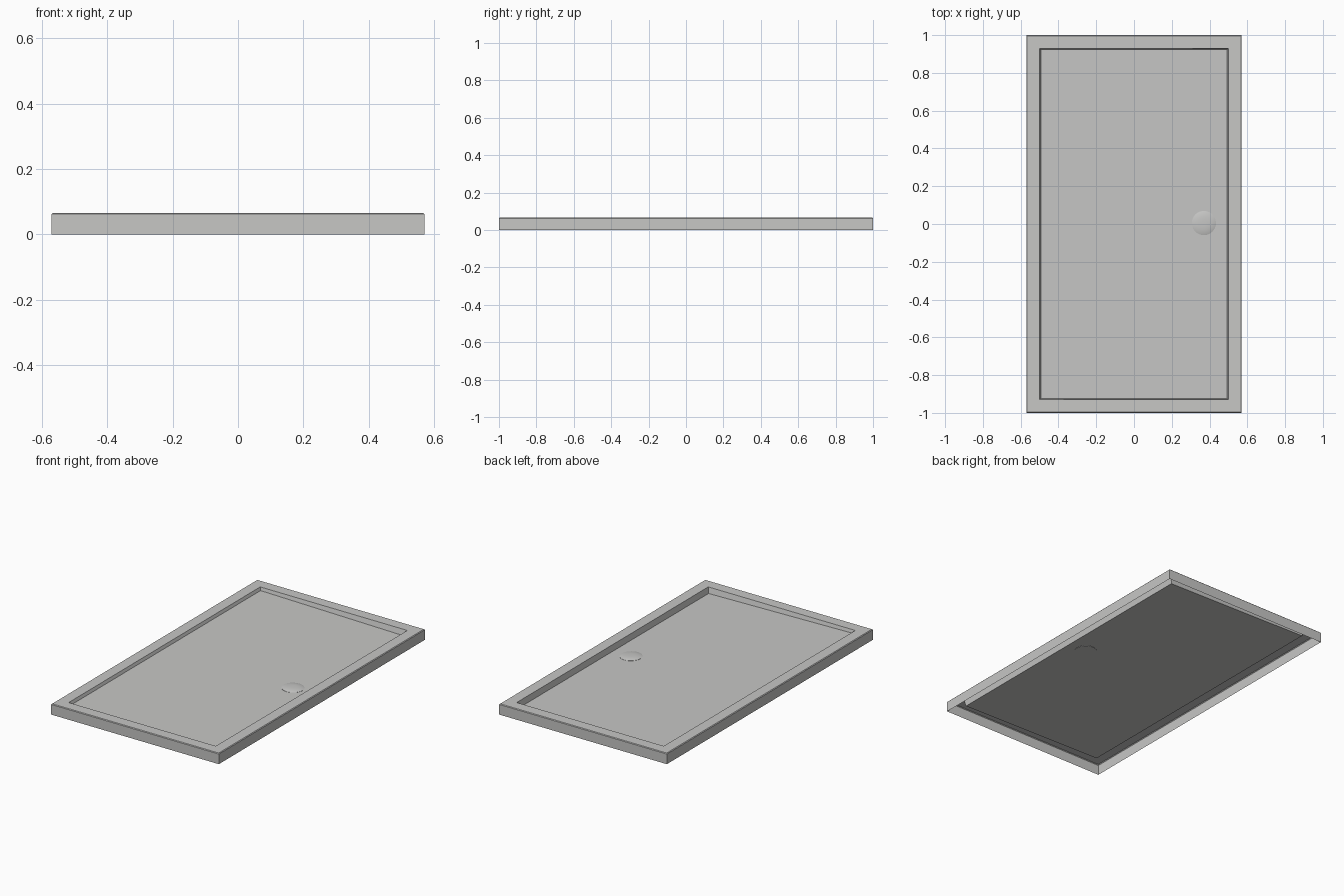
import bpy, bmesh, math

default = bpy.data.objects.get("Cube")
if default:
    bpy.data.objects.remove(default, do_unlink=True)

HALF_X, HALF_Y, HEIGHT = 0.57, 1.0, 0.066
RIM, EDGE = 0.07, 0.004
DRAIN_X, DRAIN_Y, DRAIN_R = 0.37, 0.005, 0.064

grey = bpy.data.materials.new("pale_grey")
grey.use_nodes = True
colour = (0.57, 0.57, 0.56, 1)
grey.diffuse_color = colour
grey.node_tree.nodes["Principled BSDF"].inputs["Base Color"].default_value = colour


def floor_z(x):
    """The tray floor falls gently towards the drain side."""
    return HEIGHT - 0.027 - 0.018 * x


def finish(name, bm):
    mesh = bpy.data.meshes.new(name)
    bm.to_mesh(mesh)
    bm.free()
    mesh.materials.append(grey)
    obj = bpy.data.objects.new(name, mesh)
    bpy.context.collection.objects.link(obj)
    return obj


def ring(bm, inset, height):
    """Rectangle inset from the outline; height is a function of x."""
    corners = []
    for sx, sy in ((-1, -1), (1, -1), (1, 1), (-1, 1)):
        x, y = sx * (HALF_X - inset), sy * (HALF_Y - inset)
        corners.append(bm.verts.new((x, y, height(x))))
    return corners


# Tray: one folded sheet, from skirt over the rim to the sunken floor
bm = bmesh.new()
rings = [
    ring(bm, 0, lambda x: 0),
    ring(bm, 0, lambda x: HEIGHT - EDGE),
    ring(bm, EDGE, lambda x: HEIGHT),
    ring(bm, RIM, lambda x: HEIGHT),
    ring(bm, RIM + 0.007, floor_z),
]
for low, high in zip(rings, rings[1:]):
    for i in range(4):
        j = (i + 1) % 4
        bm.faces.new((low[i], low[j], high[j], high[i]))
bm.faces.new(rings[-1])
finish("shower_tray", bm)

# Drain cover: shallow dome set into the floor
bm = bmesh.new()
SIDES = 40
profile = [(1, -0.002), (1, 0.001), (0.85, 0.004), (0.55, 0.007), (0.25, 0.008)]
loops = []
for radius, rise in profile:
    loop = []
    for i in range(SIDES):
        a = math.tau * i / SIDES
        x = DRAIN_X + DRAIN_R * radius * math.cos(a)
        y = DRAIN_Y + DRAIN_R * radius * math.sin(a)
        loop.append(bm.verts.new((x, y, floor_z(x) + rise)))
    loops.append(loop)
for low, high in zip(loops, loops[1:]):
    for i in range(SIDES):
        j = (i + 1) % SIDES
        bm.faces.new((low[i], low[j], high[j], high[i]))
bm.faces.new(loops[-1])
bm.faces.new(loops[0][::-1])
cover = finish("drain_cover", bm)

bpy.ops.object.select_all(action="DESELECT")
cover.select_set(True)
bpy.context.view_layer.objects.active = cover
bpy.ops.object.shade_smooth_by_angle(angle=math.radians(35))
